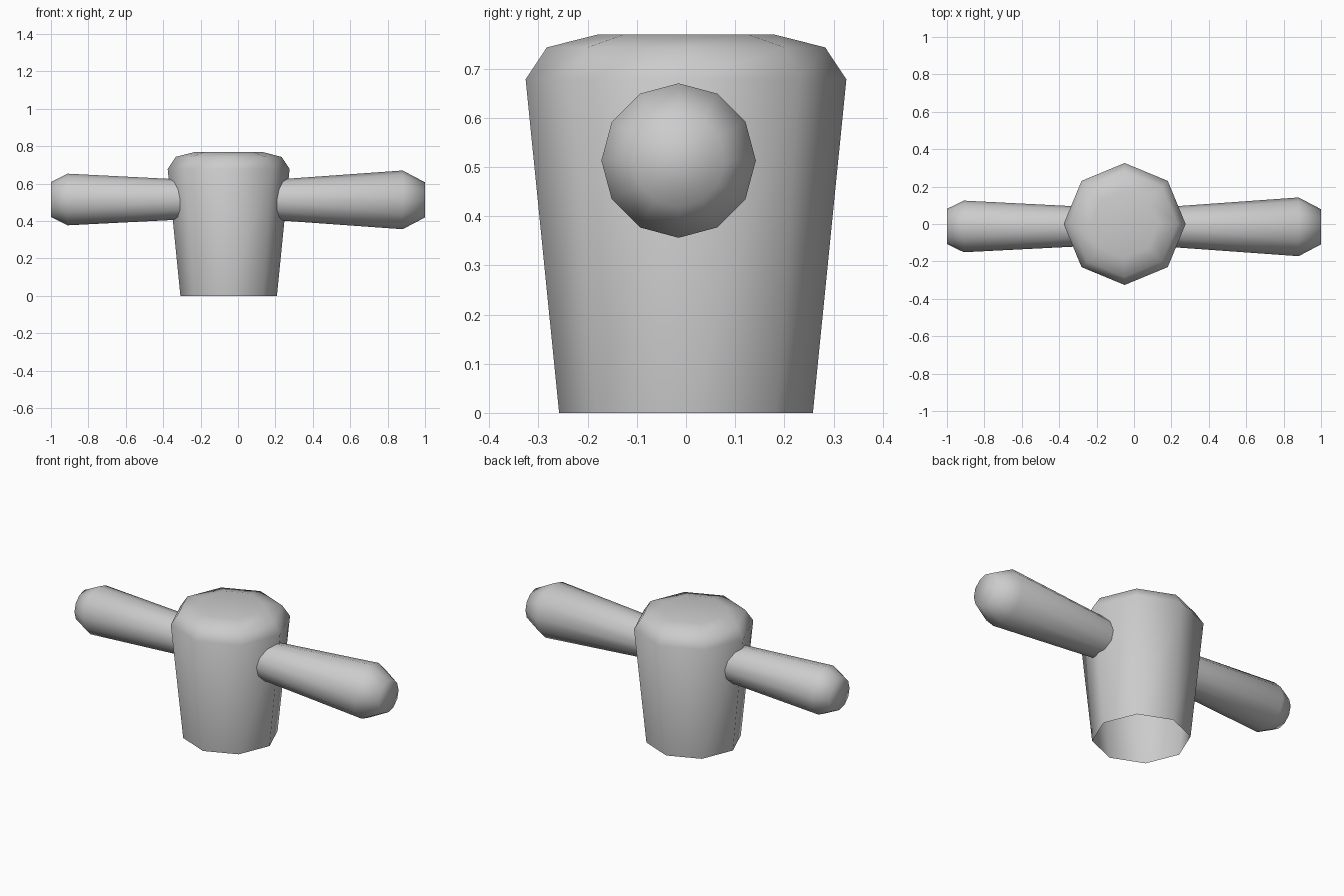
import bpy, bmesh
from math import cos, sin, tau

if "Cube" in bpy.data.objects:
    bpy.data.objects.remove(bpy.data.objects["Cube"])


def lathe(name, profile, sides, centre, axis):
    """Spin (distance, radius) rings about the x or z axis and cap the last ring."""
    bm = bmesh.new()
    rings = []
    for d, r in profile:
        ring = []
        for i in range(sides):
            a, b = r * cos(tau * i / sides), r * sin(tau * i / sides)
            ring.append(bm.verts.new((a, b, d) if axis == 'z' else (d, a, b)))
        rings.append(ring)
    for lo, hi in zip(rings, rings[1:]):
        for i in range(sides):
            j = (i + 1) % sides
            bm.faces.new((lo[i], lo[j], hi[j], hi[i]))
    cap = rings[-1]
    bm.faces.new(cap)
    bm.normal_update()
    # Mirrored spouts run towards -x, so their winding is reversed
    if profile[-1][0] < profile[0][0]:
        bmesh.ops.reverse_faces(bm, faces=bm.faces[:])
    for f in bm.faces:
        f.smooth = True
    mesh = bpy.data.meshes.new(name)
    bm.to_mesh(mesh)
    bm.free()
    obj = bpy.data.objects.new(name, mesh)
    obj.location = centre
    bpy.context.collection.objects.link(obj)
    return obj


# Tapered octagonal hub, open underneath, with a bevelled top
lathe("hub", [(0, 0.258), (0.678, 0.326), (0.743, 0.283), (0.769, 0.18)],
      8, (-0.05, 0, 0), 'z')

# Flared handles with chamfered ends, starting just inside the hub wall
lathe("right_handle", [(0.18, 0.107), (0.88, 0.157), (1.0, 0.094)],
      12, (0, -0.015, 0.513), 'x')
lathe("left_handle", [(-0.28, 0.106), (-0.91, 0.138), (-1.0, 0.094)],
      12, (0, -0.013, 0.515), 'x')
